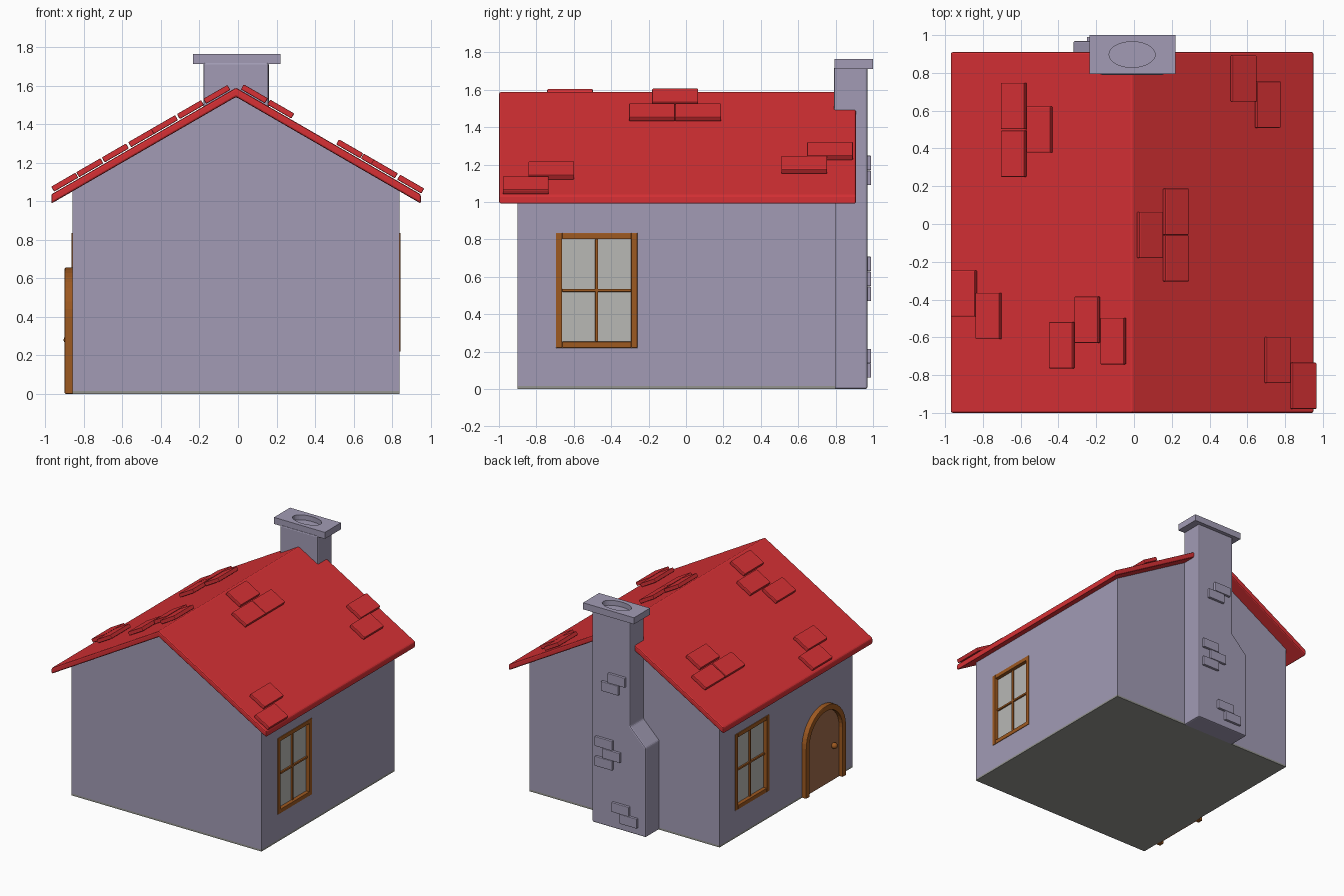
import bpy, bmesh, math
from mathutils import Matrix

if "Cube" in bpy.data.objects:
    bpy.data.objects.remove(bpy.data.objects["Cube"])


def material(name, rgb):
    m = bpy.data.materials.new(name)
    m.diffuse_color = (*rgb, 1)
    m.use_nodes = True
    m.node_tree.nodes["Principled BSDF"].inputs["Base Color"].default_value = m.diffuse_color
    return m


STONE = material("stone", (0.36, 0.33, 0.46))
RED = material("roof_red", (0.68, 0.03, 0.035))
WOOD = material("dark_wood", (0.34, 0.10, 0.015))
PLANK = material("door_wood", (0.36, 0.15, 0.07))
GLASS = material("window_glass", (0.48, 0.48, 0.46))
FLOOR = material("floor_grey", (0.30, 0.30, 0.28))


def finish(name, bm, mat, bevel=0, segments=2):
    bmesh.ops.recalc_face_normals(bm, faces=bm.faces)
    me = bpy.data.meshes.new(name)
    bm.to_mesh(me)
    bm.free()
    ob = bpy.data.objects.new(name, me)
    bpy.context.collection.objects.link(ob)
    if mat:
        me.materials.append(mat)
    if bevel:
        b = ob.modifiers.new("bevel", 'BEVEL')
        b.width, b.segments, b.limit_method = bevel, segments, 'ANGLE'
        b.angle_limit = math.radians(40)
    return ob


def prism(name, pts, axis, a, b, mat=None, bevel=0):
    """Extrude a 2D outline along x, y or z from a to b."""
    place = {'x': lambda u, v, t: (t, u, v),
             'y': lambda u, v, t: (u, t, v),
             'z': lambda u, v, t: (u, v, t)}[axis]
    bm = bmesh.new()
    face = bm.faces.new([bm.verts.new(place(u, v, a)) for u, v in pts])
    new = bmesh.ops.extrude_face_region(bm, geom=[face], use_keep_orig=True)
    d = place(0, 0, b - a)
    bmesh.ops.translate(bm, vec=d, verts=[g for g in new["geom"] if isinstance(g, bmesh.types.BMVert)])
    return finish(name, bm, mat, bevel)


def boxes(name, spans, mat, bevel=0):
    """One object from several (x0, x1, y0, y1, z0, z1) boxes."""
    bm = bmesh.new()
    for x0, x1, y0, y1, z0, z1 in spans:
        m = Matrix.Translation(((x0 + x1) / 2, (y0 + y1) / 2, (z0 + z1) / 2)) \
            @ Matrix.Diagonal((abs(x1 - x0), y1 - y0, z1 - z0, 1))
        bmesh.ops.create_cube(bm, size=1, matrix=m)
    return finish(name, bm, mat, bevel)


def cut(target, cutter):
    m = target.modifiers.new("cut", 'BOOLEAN')
    m.operation, m.object, m.solver = 'DIFFERENCE', cutter, 'EXACT'
    bpy.context.view_layer.objects.active = target
    bpy.ops.object.modifier_apply(modifier=m.name)
    bpy.data.objects.remove(cutter)


# House walls and floor
CX, SLOPE = -0.01, math.tan(math.radians(30))
RIDGE = 1.59
under = lambda x: RIDGE - 0.045 - abs(x - CX) * SLOPE
walls = prism("house_walls", [(-0.86, 0.015), (0.84, 0.015), (0.84, under(0.84)),
                              (CX, under(CX)), (-0.86, under(-0.86))], 'y', -0.90, 0.80, STONE)
boxes("floor", [(-0.86, 0.84, -0.90, 0.80, 0, 0.015)], FLOOR)

# Roof sheet, one folded profile
top = lambda x: RIDGE - abs(x - CX) * SLOPE
prism("roof", [(-0.97, top(-0.97)), (CX, RIDGE), (0.95, top(0.95)),
               (0.95, top(0.95) - 0.048), (CX, RIDGE - 0.048), (-0.97, top(-0.97) - 0.048)],
      'y', -1.0, 0.91, RED, 0.01)

# Scattered roof tiles, centres in plan
TILES = [(-.637, .625), (-.637, .372), (-.50, .50), (-.90, -.368), (-.77, -.487),
         (-.382, -.642), (-.247, -.507), (-.11, -.62),
         (.085, -.058), (.222, .065), (.222, -.182), (.58, .77), (.708, .632),
         (.76, -.72), (.897, -.857)]
bm = bmesh.new()
for x, y in TILES:
    tilt = math.radians(30 if x > CX else -30)
    m = Matrix.Translation((x, y, top(x) + 0.023)) @ Matrix.Rotation(tilt, 4, 'Y') \
        @ Matrix.Diagonal((0.145, 0.245, 0.03, 1))
    bmesh.ops.create_cube(bm, size=1, matrix=m)
finish("roof_tiles", bm, RED, 0.005)

# Chimney with one sloping shoulder
prism("chimney_stack", [(0.16, 0), (0.16, 1.72), (-0.18, 1.72), (-0.18, 0.86), (-0.32, 0.72), (-0.32, 0)],
      'y', 0.79, 0.97, STONE, 0.01)

# Chimney cap with oval flue
cap = boxes("chimney_cap", [(-0.235, 0.22, 0.795, 1.0, 1.712, 1.765)], STONE)
oval = [(CX + 0.122 * math.cos(a), 0.897 + 0.068 * math.sin(a))
        for a in (i * math.tau / 32 for i in range(32))]
cut(cap, prism("flue_cutter", oval, 'z', 1.725, 1.9))

# Raised bricks on the chimney back: left x and bottom z
BRICKS = [(-.145, 1.17), (-.085, 1.09), (-.03, .63), (-.10, .55), (-.03, .47), (-.18, .137), (-.25, .06)]
boxes("chimney_bricks", [(x, x + 0.155, 0.96, 0.99, z, z + 0.077) for x, z in BRICKS], STONE, 0.004)


# Windows set into each side wall
def window(side, wall, y0, y1, z0=0.22, z1=0.835):
    s = 1 if wall > 0 else -1
    cut(walls, boxes("window_cutter", [(wall - 0.05 * s, wall + 0.1 * s, y0, y1, z0, z1)], None))
    out, back, w, h = wall + 0.005 * s, wall - 0.05 * s, 0.033, 0.008
    bar = wall - 0.012 * s
    ym, zm = (y0 + y1) / 2, (z0 + z1) / 2
    boxes(side + "_window_frame", [(back, out, y0, y0 + w, z0, z1), (back, out, y1 - w, y1, z0, z1),
                                   (back, out, y0 + w, y1 - w, z0, z0 + w),
                                   (back, out, y0 + w, y1 - w, z1 - w, z1),
                                   (back, bar, ym - h, ym + h, z0 + w, z1 - w),
                                   (back, bar, y0 + w, y1 - w, zm - h, zm + h)], WOOD, 0.003)
    boxes(side + "_window_glass", [(back, wall - 0.025 * s, y0 + 0.01, y1 - 0.01, z0 + 0.01, z1 - 0.01)], GLASS)


window("right", 0.84, -0.695, -0.26)
window("left", -0.86, 0.17, 0.60)

# Arched door on the left wall
DY, SPRING = -0.505, 0.40


def arch(r, n=20):
    curve = [(DY + r * math.cos(math.pi * i / n), SPRING + r * math.sin(math.pi * i / n)) for i in range(n + 1)]
    return [(DY + r, 0)] + curve + [(DY - r, 0)]


prism("door_frame", arch(0.255) + arch(0.21)[::-1], 'x', -0.85, -0.90, WOOD, 0.005)
prism("door_panel", arch(0.212), 'x', -0.85, -0.868, PLANK)
bm = bmesh.new()
bmesh.ops.create_uvsphere(bm, u_segments=16, v_segments=10, radius=0.024,
                          matrix=Matrix.Translation((-0.882, -0.635, 0.28)))
for f in bm.faces:
    f.smooth = True
finish("door_knob", bm, WOOD)
